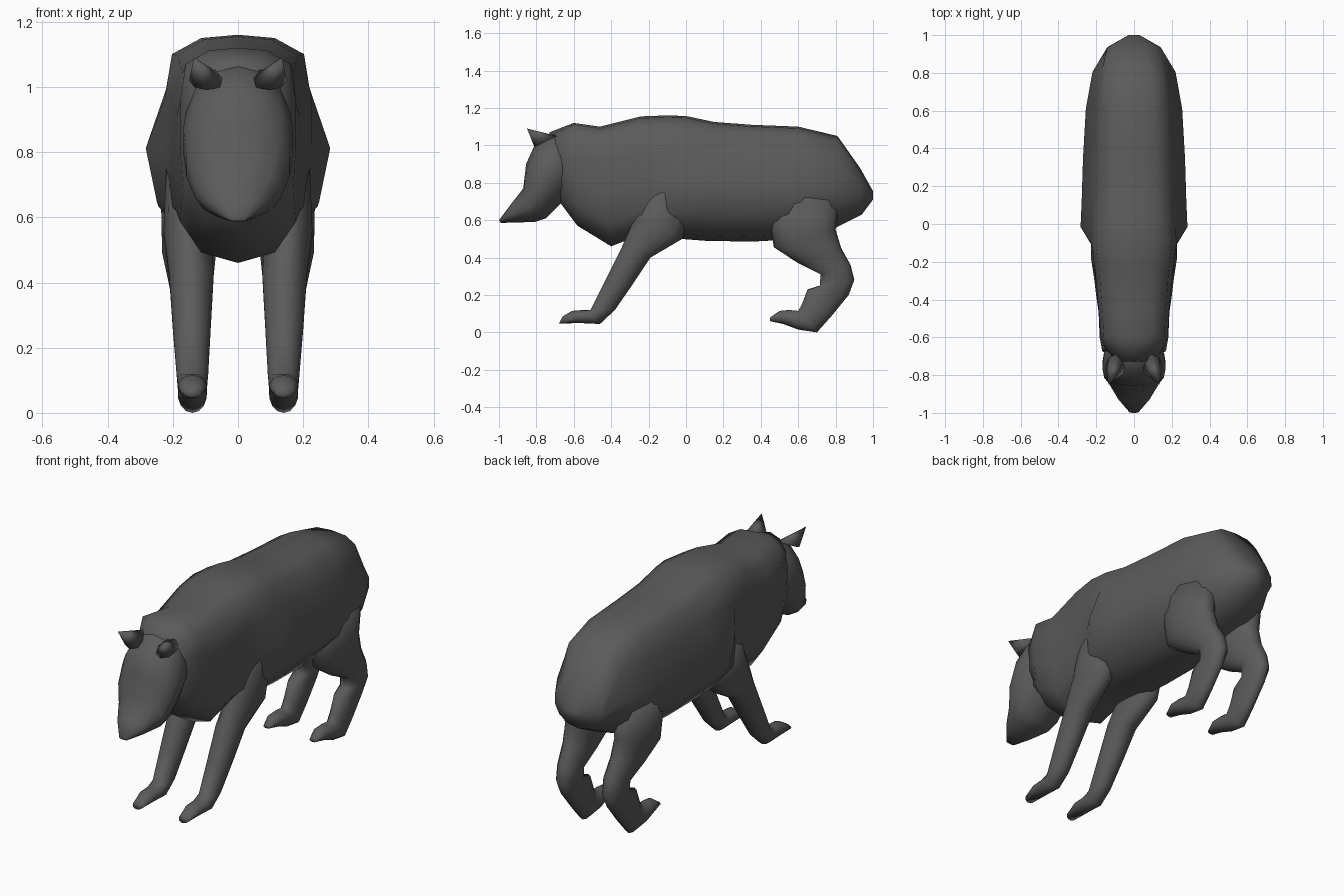
import bpy, bmesh, math
from mathutils import Vector

if "Cube" in bpy.data.objects:
    bpy.data.objects.remove(bpy.data.objects["Cube"])

fur = bpy.data.materials.new("dark grey fur")
fur.diffuse_color = (0.105, 0.105, 0.105, 1)
fur.use_nodes = True
fur.node_tree.nodes["Principled BSDF"].inputs["Base Color"].default_value = fur.diffuse_color

# half cross-sections from top to bottom: (width factor, height factor)
BARREL = [(0, 1), (.4, .97), (.66, .84), (.78, .5), (1, -.05), (.88, -.55), (.5, -.92), (0, -1)]
BOXY = [(0, 1), (.5, .97), (.9, .82), (1, .4), (1, -.1), (.95, -.6), (.6, -.9), (0, -1)]
ROUND = [(math.sin(math.pi * i / 7), math.cos(math.pi * i / 7)) for i in range(8)]


def finish(name, bm):
    bmesh.ops.recalc_face_normals(bm, faces=bm.faces)
    me = bpy.data.meshes.new(name)
    bm.to_mesh(me)
    bm.free()
    me.materials.append(fur)
    for p in me.polygons:
        p.use_smooth = True
    ob = bpy.data.objects.new(name, me)
    bpy.context.collection.objects.link(ob)
    return ob


def loft(name, rings, side=1):
    """Each ring: upper (y,z), lower (y,z), centre x, half width, half profile."""
    bm = bmesh.new()
    loops = []
    for (ay, az), (by, bz), cx, w, prof in rings:
        full = prof + [(-u, v) for u, v in prof[-2:0:-1]]
        mid = Vector((cx * side, (ay + by) / 2, (az + bz) / 2))
        half = Vector((0, (ay - by) / 2, (az - bz) / 2))
        loops.append([bm.verts.new(mid + half * v + Vector((u * w, 0, 0))) for u, v in full])
    n = len(loops[0])
    for a, b in zip(loops, loops[1:]):
        for i in range(n):
            j = (i + 1) % n
            bm.faces.new((a[i], a[j], b[j], b[i]))
    bm.faces.new(loops[0])
    bm.faces.new(loops[-1])
    return finish(name, bm)


# torso, shoulders and neck
loft("body", [
    ((1.0, .755), (1.0, .71), 0, .03, ROUND),
    ((.93, .88), (.94, .63), 0, .145, ROUND),
    ((.81, 1.05), (.80, .56), 0, .22, BARREL),
    ((.60, 1.10), (.62, .50), 0, .255, BARREL),
    ((.35, 1.11), (.35, .485), 0, .27, BARREL),
    ((.15, 1.125), (.10, .49), 0, .277, BARREL),
    ((.0, 1.157), (-.03, .50), 0, .283, BARREL),
    ((-.10, 1.16), (-.12, .50), 0, .225, BOXY),
    ((-.24, 1.155), (-.30, .50), 0, .205, BOXY),
    ((-.46, 1.10), (-.40, .46), 0, .188, BOXY),
    ((-.60, 1.12), (-.58, .57), 0, .178, BOXY),
    ((-.73, 1.07), (-.67, .69), 0, .14, ROUND)])

# head with tapering snout
loft("head", [
    ((-.58, 1.08), (-.60, .75), 0, .13, ROUND),
    ((-.72, 1.07), (-.67, .69), 0, .165, ROUND),
    ((-.81, 1.0), (-.69, .67), 0, .172, ROUND),
    ((-.855, .90), (-.75, .61), 0, .162, ROUND),
    ((-.87, .77), (-.81, .59), 0, .135, ROUND),
    ((-.94, .68), (-.91, .588), 0, .085, ROUND),
    ((-1.0, .60), (-.99, .585), 0, .025, ROUND)])

FRONT = [
    ((-.20, .85), (.05, .75), .165, .055),
    ((-.28, .60), (-.02, .50), .155, .075),
    ((-.35, .44), (-.19, .40), .143, .07),
    ((-.43, .28), (-.29, .25), .142, .06),
    ((-.51, .12), (-.38, .12), .14, .05),
    ((-.55, .12), (-.46, .045), .14, .046),
    ((-.61, .115), (-.57, .05), .14, .044),
    ((-.66, .085), (-.68, .047), .14, .03)]

HIND = [
    ((.42, .75), (.82, .70), .15, .09),
    ((.47, .455), (.80, .55), .15, .085),
    ((.60, .37), (.83, .45), .145, .07),
    ((.72, .31), (.88, .36), .14, .06),
    ((.715, .25), (.90, .28), .14, .056),
    ((.65, .23), (.87, .20), .14, .05),
    ((.62, .15), (.78, .09), .14, .047),
    ((.60, .115), (.70, .0), .14, .045),
    ((.55, .12), (.60, .015), .14, .045),
    ((.50, .115), (.52, .045), .14, .04),
    ((.45, .08), (.45, .06), .14, .02)]

for label, s in (("right", -1), ("left", 1)):
    loft("front_leg_" + label, [r + (ROUND,) for r in FRONT], s)
    loft("hind_leg_" + label, [r + (ROUND,) for r in HIND], s)
    # pointed ear
    bm = bmesh.new()
    tip = bm.verts.new((.135 * s, -.85, 1.09))
    base = [bm.verts.new(((.095 + .055 * math.cos(a)) * s,
                          -.75 + .06 * math.sin(a), 1.02 + .03 * math.sin(a)))
            for a in (math.tau * i / 8 for i in range(8))]
    for i in range(8):
        bm.faces.new((base[i], base[(i + 1) % 8], tip))
    bm.faces.new(base)
    finish("ear_" + label, bm)
